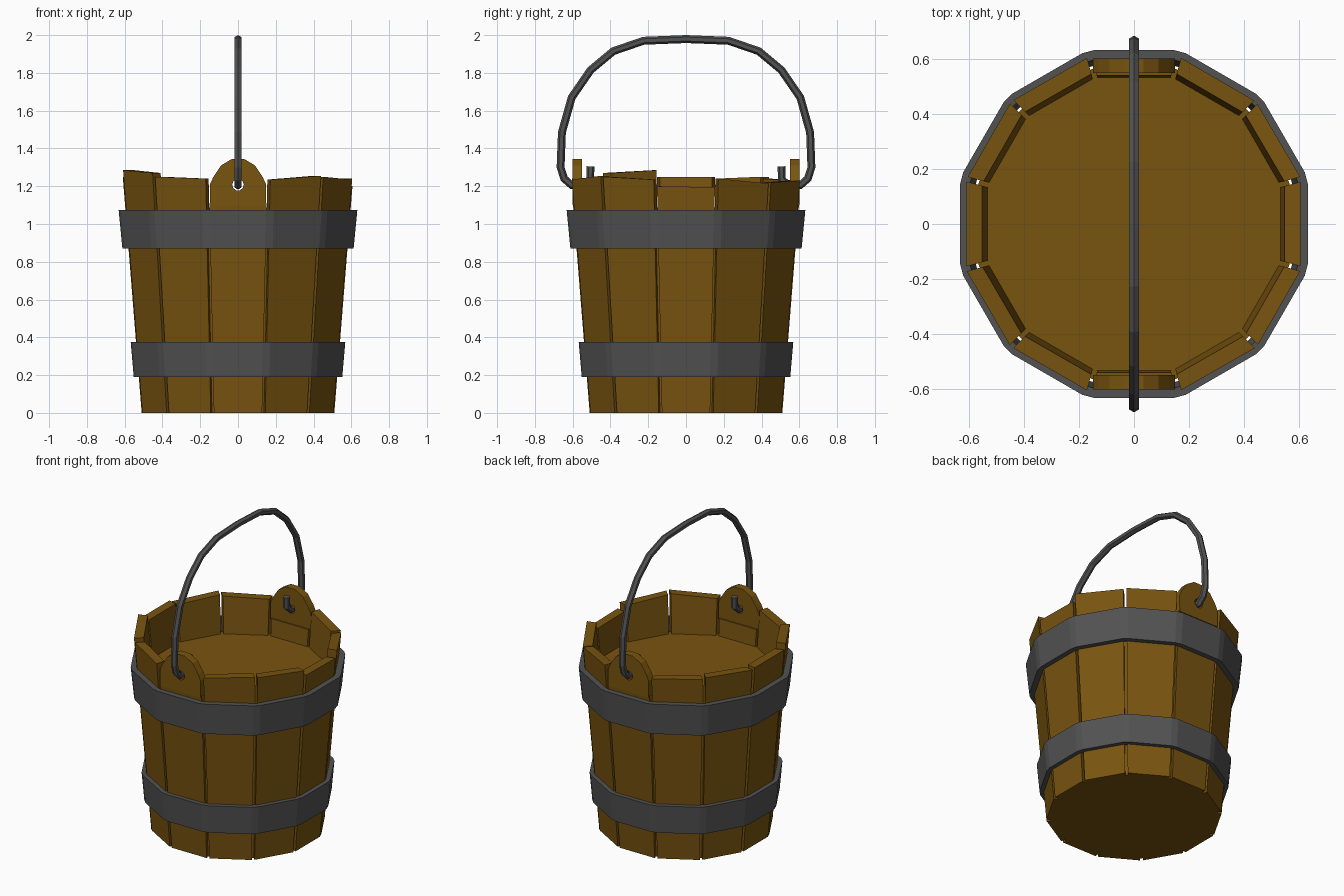
import bpy, bmesh
from math import sin, cos, tan, radians, pi
from mathutils import Vector

if "Cube" in bpy.data.objects:
    bpy.data.objects.remove(bpy.data.objects["Cube"])

T15 = tan(radians(15))


def material(name, rgb):
    m = bpy.data.materials.new(name)
    m.diffuse_color = (*rgb, 1)
    m.use_nodes = True
    m.node_tree.nodes["Principled BSDF"].inputs["Base Color"].default_value = m.diffuse_color
    return m


WOOD = material("wood", (0.19, 0.088, 0.005))
IRON = material("iron", (0.085, 0.085, 0.085))


def loft(name, rings, mat, caps=True, loop=False):
    """Skin a list of equal-length point rings."""
    bm = bmesh.new()
    vs = [[bm.verts.new(p) for p in ring] for ring in rings]
    n = len(vs[0])
    pairs = list(zip(vs, vs[1:])) + ([(vs[-1], vs[0])] if loop else [])
    for a, b in pairs:
        for i in range(n):
            j = (i + 1) % n
            bm.faces.new((a[i], a[j], b[j], b[i]))
    if caps and not loop:
        bm.faces.new(vs[0])
        bm.faces.new(vs[-1])
    bmesh.ops.recalc_face_normals(bm, faces=bm.faces)
    me = bpy.data.meshes.new(name)
    bm.to_mesh(me)
    bm.free()
    me.materials.append(mat)
    ob = bpy.data.objects.new(name, me)
    bpy.context.collection.objects.link(ob)
    return ob


def place(deg, r, t, z):
    """Point at radial r and tangential t for the stave at this angle."""
    a = radians(deg)
    return Vector((r * cos(a) - t * sin(a), r * sin(a) + t * cos(a), z))


def outer(z):
    return 0.51 + 0.08 * z


# Staves: uneven top heights at the two upper corners, every 30 degrees
THICK = 0.058
tops = [(1.20, 1.195), (1.24, 1.215), (1.22, 1.23), (1.11, 1.11),
        (1.23, 1.24), (1.25, 1.24), (1.25, 1.25), (1.285, 1.27),
        (1.25, 1.24), (1.11, 1.11), (1.235, 1.255), (1.25, 1.235)]
for i, (zl, zr) in enumerate(tops):
    rings = []
    for zs in ((0, 0), (zl, zr)):
        ring = []
        for s, inner in ((-1, 0), (1, 0), (1, 1), (-1, 1)):
            z = zs[0] if s < 0 else zs[1]
            r = outer(z) - inner * THICK
            ring.append(place(i * 30, r, s * (r * T15 - 0.009), z))
        rings.append(ring)
    loft(f"stave_{i + 1}", rings, WOOD)

# Pierced ears that carry the handle
half = [(0.147, 1.10), (0.149, 1.21), (0.13, 1.25), (0.09, 1.31), (0.035, 1.343)]
outline = half + [(-x, z) for x, z in reversed(half)]
for side, deg in (("front", 270), ("back", 90)):
    ear = loft(f"{side}_ear", [[place(deg, r, t, z) for t, z in outline]
                               for r in (0.602, 0.55)], WOOD)
    hole = [(0.031 * cos(k * pi / 5), 1.208 + 0.031 * sin(k * pi / 5)) for k in range(10)]
    cutter = loft("hole_cutter", [[place(deg, r, t, z) for t, z in hole]
                                  for r in (0.7, 0.45)], WOOD)
    cutter.hide_render = True
    mod = ear.modifiers.new("hole", 'BOOLEAN')
    mod.operation = 'DIFFERENCE'
    mod.solver = 'EXACT'
    mod.object = cutter
    bpy.context.view_layer.objects.active = ear
    bpy.ops.object.modifier_apply(modifier=mod.name)
    bpy.data.objects.remove(cutter)


def dodecagon(r, z, chamfer):
    """Twelve-sided ring with cut corners, apothem r."""
    return [place(k * 30, r, s * (r * T15 - chamfer), z) for k in range(12) for s in (-1, 1)]


# Inner body: closes the underside and forms the raised floor
loft("bucket_floor", [dodecagon(outer(z) - 0.025, z, 0.004) for z in (0, 1.0)], WOOD)

# Iron hoops
for name, z0, r0, z1, r1 in (("lower_hoop", 0.19, 0.552, 0.375, 0.568),
                             ("upper_hoop", 0.87, 0.612, 1.075, 0.632)):
    loft(name, [dodecagon(r0, z0, 0.022), dodecagon(r1, z1, 0.022),
                dodecagon(r1 - 0.036, z1, 0.012), dodecagon(r0 - 0.036, z0, 0.012)],
         IRON, loop=True)

# Wire handle: hooked ends through the ears, six-sided section
side = [(-0.505, 1.305), (-0.508, 1.235), (-0.55, 1.203), (-0.605, 1.205),
        (-0.645, 1.24), (-0.664, 1.30), (-0.657, 1.485), (-0.605, 1.67),
        (-0.505, 1.815), (-0.385, 1.915), (-0.225, 1.97), (0, 1.979)]
path = [Vector((0, y, z)) for y, z in side]
path += [Vector((0, -p.y, p.z)) for p in reversed(path[:-1])]
rings = []
for i, p in enumerate(path):
    d = (path[min(i + 1, len(path) - 1)] - path[max(i - 1, 0)]).normalized()
    n = Vector((0, -d.z, d.y))
    rings.append([p + 0.021 * (n * cos(k * pi / 3) + Vector((1, 0, 0)) * sin(k * pi / 3))
                  for k in range(6)])
loft("handle", rings, IRON)
